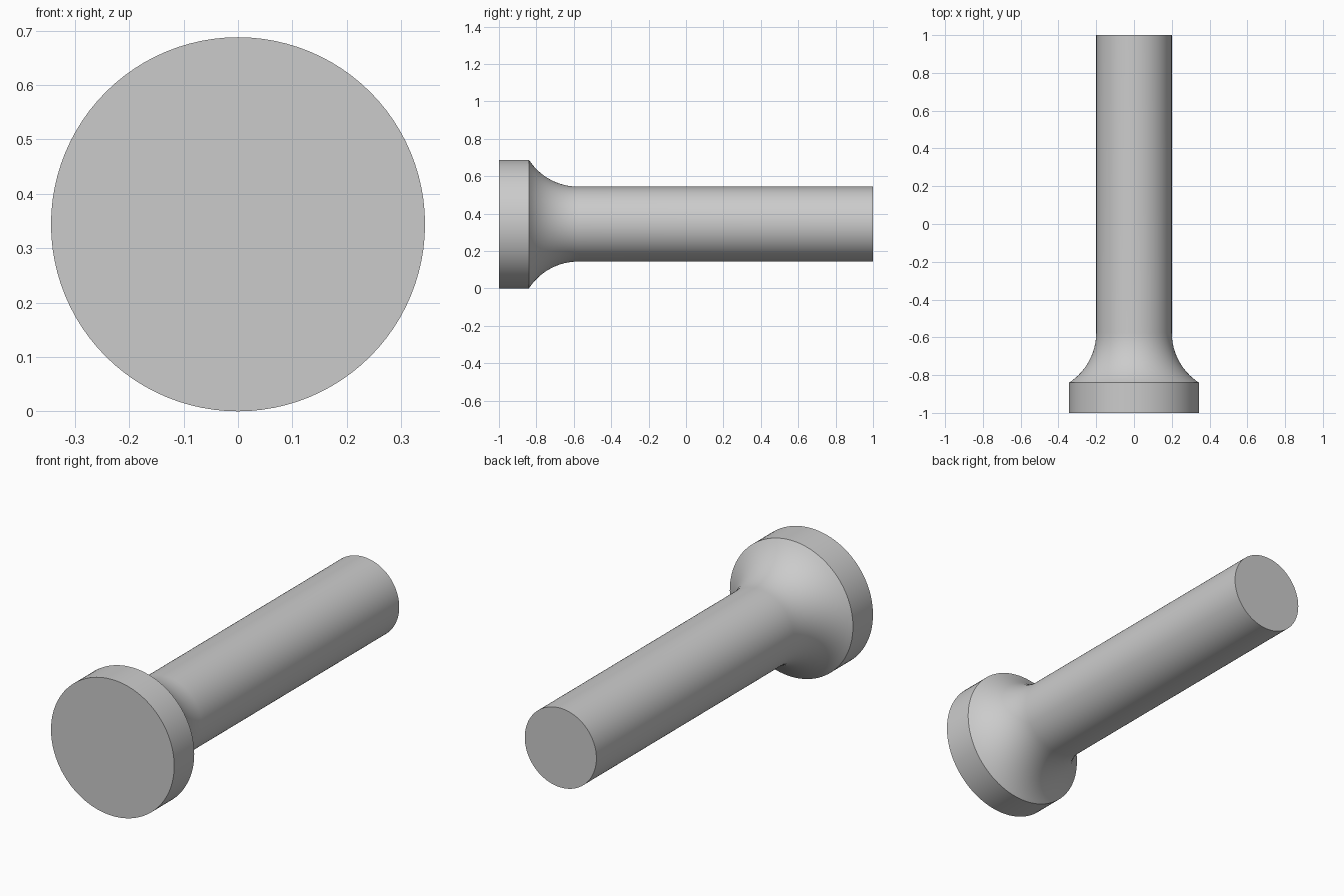
import bpy, bmesh, math
from mathutils import Vector

cube = bpy.data.objects.get("Cube")
if cube:
    bpy.data.objects.remove(cube, do_unlink=True)

HEAD_R, SHAFT_R = 0.344, 0.2
FRONT, HEAD_BACK, FILLET_END, BACK = -1.0, -0.84, -0.575, 1.0
SEGMENTS, ARC_STEPS = 96, 16

# Plain grey metal
grey = bpy.data.materials.new("grey_metal")
grey.use_nodes = True
colour = (0.6, 0.6, 0.6, 1)
grey.diffuse_color = colour
grey.node_tree.nodes["Principled BSDF"].inputs["Base Color"].default_value = colour

# Profile as (radius, y): flat head, concave fillet tangent to the shaft, shaft
run, rise = FILLET_END - HEAD_BACK, HEAD_R - SHAFT_R
arc_r = (run ** 2 + rise ** 2) / (2 * rise)
sweep = math.asin(run / arc_r)
profile = [(0, FRONT), (HEAD_R, FRONT)]
for i in range(ARC_STEPS + 1):
    a = sweep * (1 - i / ARC_STEPS)
    profile.append((SHAFT_R + arc_r * (1 - math.cos(a)), FILLET_END - arc_r * math.sin(a)))
profile += [(SHAFT_R, BACK), (0, BACK)]

# Revolve the profile around the long axis
bm = bmesh.new()
verts = [bm.verts.new((r, y, HEAD_R)) for r, y in profile]
edges = [bm.edges.new(pair) for pair in zip(verts, verts[1:])]
bmesh.ops.spin(bm, geom=verts + edges, cent=Vector((0, 0, HEAD_R)), axis=Vector((0, 1, 0)),
               angle=math.tau, steps=SEGMENTS)
bmesh.ops.remove_doubles(bm, verts=bm.verts, dist=0.0001)
bmesh.ops.recalc_face_normals(bm, faces=bm.faces)

mesh = bpy.data.meshes.new("flared_pin")
bm.to_mesh(mesh)
bm.free()
mesh.materials.append(grey)
pin = bpy.data.objects.new("flared_pin", mesh)
bpy.context.collection.objects.link(pin)

# Smooth sides with crisp rims
bpy.ops.object.select_all(action='DESELECT')
pin.select_set(True)
bpy.context.view_layer.objects.active = pin
bpy.ops.object.shade_smooth_by_angle(angle=math.radians(30))
